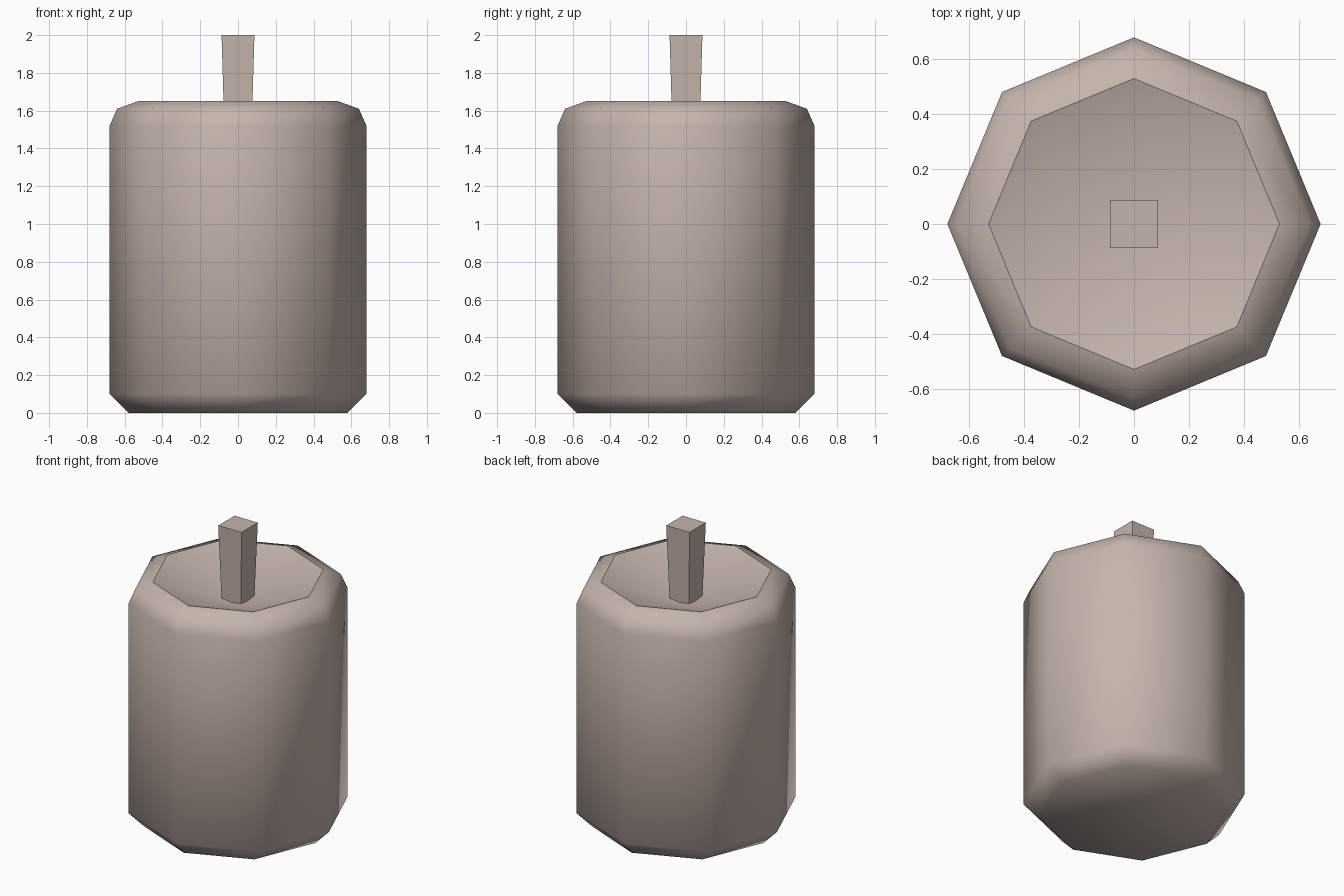
import bpy
import bmesh
from math import cos, sin, pi, sqrt

cube = bpy.data.objects.get("Cube")
if cube:
    bpy.data.objects.remove(cube, do_unlink=True)

# One waxy beige for the whole candle
wax = bpy.data.materials.new("beige_wax")
wax.use_nodes = True
colour = (0.56, 0.46, 0.41, 1)
wax.diffuse_color = colour
wax.node_tree.nodes["Principled BSDF"].inputs["Base Color"].default_value = colour


def add_ring(bm, sides, radius, z, turn=0):
    angles = [turn + 2 * pi * i / sides for i in range(sides)]
    return [bm.verts.new((radius * cos(a), radius * sin(a), z)) for a in angles]


def bridge(bm, low, high):
    n = len(low)
    for i in range(n):
        j = (i + 1) % n
        bm.faces.new((low[i], low[j], high[j], high[i]))


def finish(bm, name, smooth):
    bmesh.ops.recalc_face_normals(bm, faces=bm.faces)
    for face in bm.faces:
        face.smooth = smooth
    mesh = bpy.data.meshes.new(name)
    bm.to_mesh(mesh)
    bm.free()
    mesh.materials.append(wax)
    obj = bpy.data.objects.new(name, mesh)
    bpy.context.collection.objects.link(obj)
    return obj


# Candle body: eight-sided, bevelled at both ends, with a melted hollow on top
bm = bmesh.new()
profile = [(0.58, 0), (0.68, 0.1), (0.68, 1.52), (0.64, 1.61), (0.53, 1.65)]
rings = [add_ring(bm, 8, r, z) for r, z in profile]
for low, high in zip(rings, rings[1:]):
    bridge(bm, low, high)
bm.faces.new(rings[0][::-1])
rim = rings[-1]
hollow = bm.verts.new((0, 0, 1.475))
for i in range(8):
    bm.faces.new((rim[i], rim[(i + 1) % 8], hollow))
    bm.edges.get((rim[i], rim[(i + 1) % 8])).smooth = False
finish(bm, "candle_body", True)

# Wick: square post that widens slightly toward the top
bm = bmesh.new()
base = add_ring(bm, 4, 0.071 * sqrt(2), 1.46, pi / 4)
tip = add_ring(bm, 4, 0.087 * sqrt(2), 2, pi / 4)
bridge(bm, base, tip)
bm.faces.new(base[::-1])
bm.faces.new(tip)
finish(bm, "wick", False)
